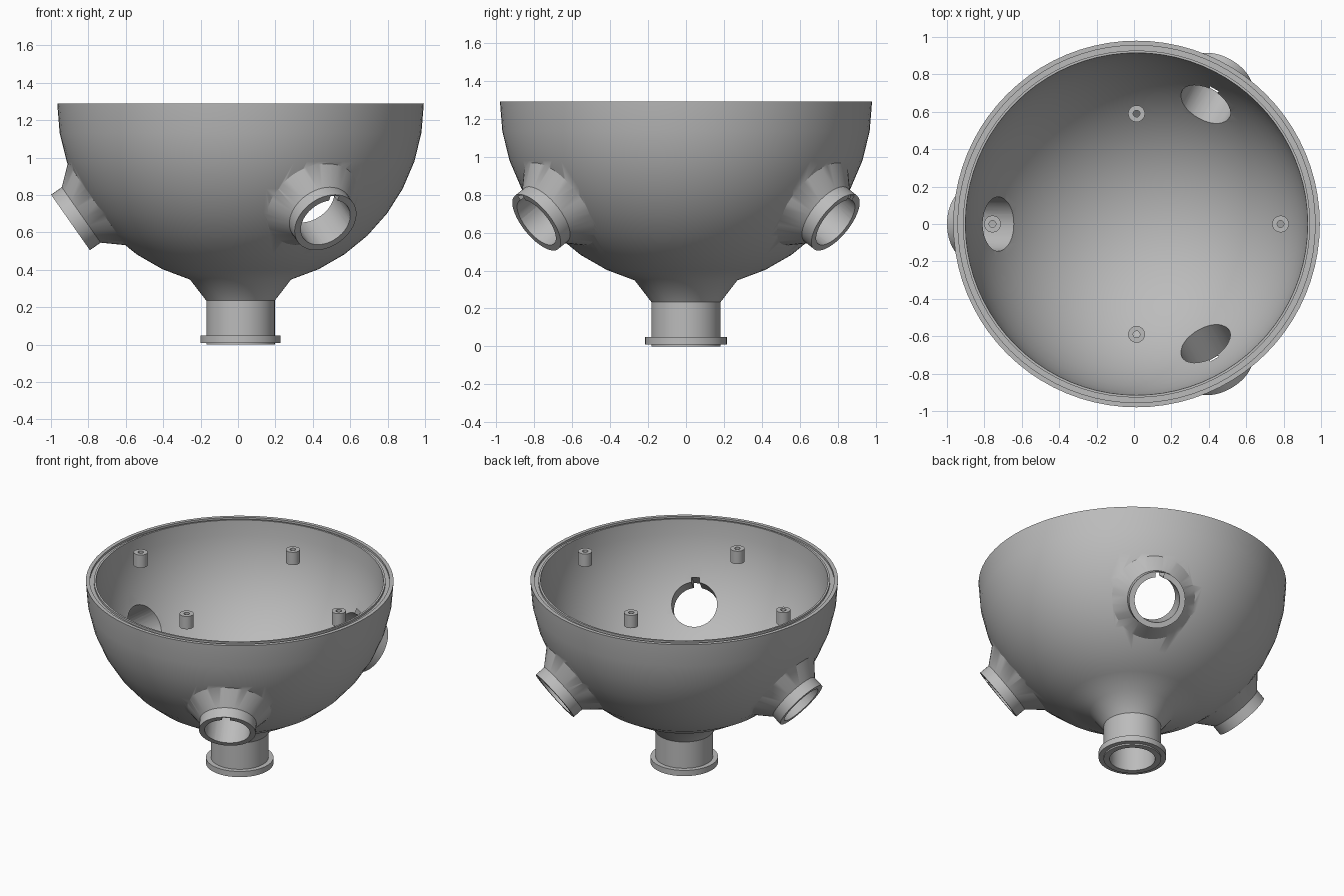
import bpy, bmesh
from math import sin, cos, radians, pi
from mathutils import Matrix, Vector

if "Cube" in bpy.data.objects:
    bpy.data.objects.remove(bpy.data.objects["Cube"])

grey = bpy.data.materials.new("plain grey")
grey.use_nodes = True
colour = (0.5, 0.5, 0.5, 1)
grey.diffuse_color = colour
grey.node_tree.nodes["Principled BSDF"].inputs["Base Color"].default_value = colour

CENTRE = Vector((0.0135, 0, 1.29))   # centre of the bowl's rim
R_OUT, R_IN, BORE = 0.98, 0.915, 0.145


def lathe(name, profile, matrix, steps, closed=False):
    """Spin (radius, height) points around local z into a solid."""
    bm = bmesh.new()
    verts = [bm.verts.new((r, 0, z)) for r, z in profile]
    edges = [bm.edges.new(pair) for pair in zip(verts, verts[1:])]
    if closed:
        edges.append(bm.edges.new((verts[-1], verts[0])))
    bmesh.ops.spin(bm, geom=verts + edges, cent=(0, 0, 0), axis=(0, 0, 1),
                   angle=2 * pi, steps=steps, use_merge=True)
    bmesh.ops.remove_doubles(bm, verts=bm.verts, dist=1e-4)
    bmesh.ops.recalc_face_normals(bm, faces=bm.faces)
    return finish(name, bm, matrix)


def box(name, low, high, matrix):
    low, high = Vector(low), Vector(high)
    bm = bmesh.new()
    bmesh.ops.create_cube(bm, size=1)
    for v in bm.verts:
        v.co = (low + high) / 2 + v.co * (high - low)
    return finish(name, bm, matrix)


def finish(name, bm, matrix):
    mesh = bpy.data.meshes.new(name)
    bm.to_mesh(mesh)
    bm.free()
    mesh.materials.append(grey)
    obj = bpy.data.objects.new(name, mesh)
    obj.matrix_world = matrix
    bpy.context.collection.objects.link(obj)
    return obj


def combine(target, tool, operation):
    """Apply a boolean and discard the tool."""
    bpy.context.view_layer.objects.active = target
    mod = target.modifiers.new("cut", "BOOLEAN")
    mod.object, mod.operation, mod.solver = tool, operation, "EXACT"
    bpy.ops.object.modifier_apply(modifier=mod.name)
    bpy.data.objects.remove(tool)


def arc(radius, start, end, count):
    angles = [radians(start + (end - start) * i / count) for i in range(count + 1)]
    return [(radius * cos(a), -radius * sin(a)) for a in angles]


# Bowl with grooved rim, flared neck, flange and blind bore (heights from the rim)
profile = arc(R_OUT, 0, 74, 8)
profile += [(0.183, -1.055), (0.183, -1.24), (0.215, -1.24), (0.215, -1.28),
            (0.183, -1.28), (0.183, -1.29), (BORE, -1.29), (BORE, -0.95), (0, -0.95)]
profile += arc(R_IN, 90, 0, 14)
profile += [(0.928, 0), (0.928, -0.015), (0.955, -0.015), (0.955, 0), (R_OUT, 0)]
bowl = lathe("bowl", profile, Matrix.Translation(CENTRE), 80)

# Three flared side sockets, pointing out and down from the bowl centre
sockets = [Matrix.Translation(CENTRE) @ Matrix.Rotation(radians(az), 4, "Z")
           @ Matrix.Rotation(radians(125), 4, "Y") for az in (60, 180, 300)]
for m in sockets:
    flare = lathe("socket", [(0, 0.93), (0.267, 0.94), (0.181, 1.04), (0.181, 1.11), (0, 1.11)], m, 48)
    combine(bowl, flare, "UNION")

# Socket bores, each with a keyway along the lowest side
for m in sockets:
    bore = lathe("bore", [(0, 0.7), (BORE, 0.7), (BORE, 1.3), (0, 1.3)], m, 48)
    combine(bowl, bore, "DIFFERENCE")
    combine(bowl, box("keyway", (-0.174, -0.026, 0.75), (-0.1, 0.026, 1.2), m), "DIFFERENCE")

# Four short hollow mounting posts level with the rim
posts = []
for i, (x, y) in enumerate([(0.77, 0), (-0.77, 0), (0, 0.59), (0, -0.59)]):
    place = Matrix.Translation(CENTRE + Vector((x, y, -0.095)))
    posts.append(lathe(f"mounting_post_{i + 1}",
                       [(0.018, 0), (0.045, 0), (0.045, 0.09), (0.018, 0.09)], place, 24, True))

# Smooth shading with crisp edges
bpy.ops.object.select_all(action="DESELECT")
for obj in [bowl] + posts:
    obj.select_set(True)
bpy.context.view_layer.objects.active = bowl
bpy.ops.object.shade_smooth_by_angle(angle=radians(37))
